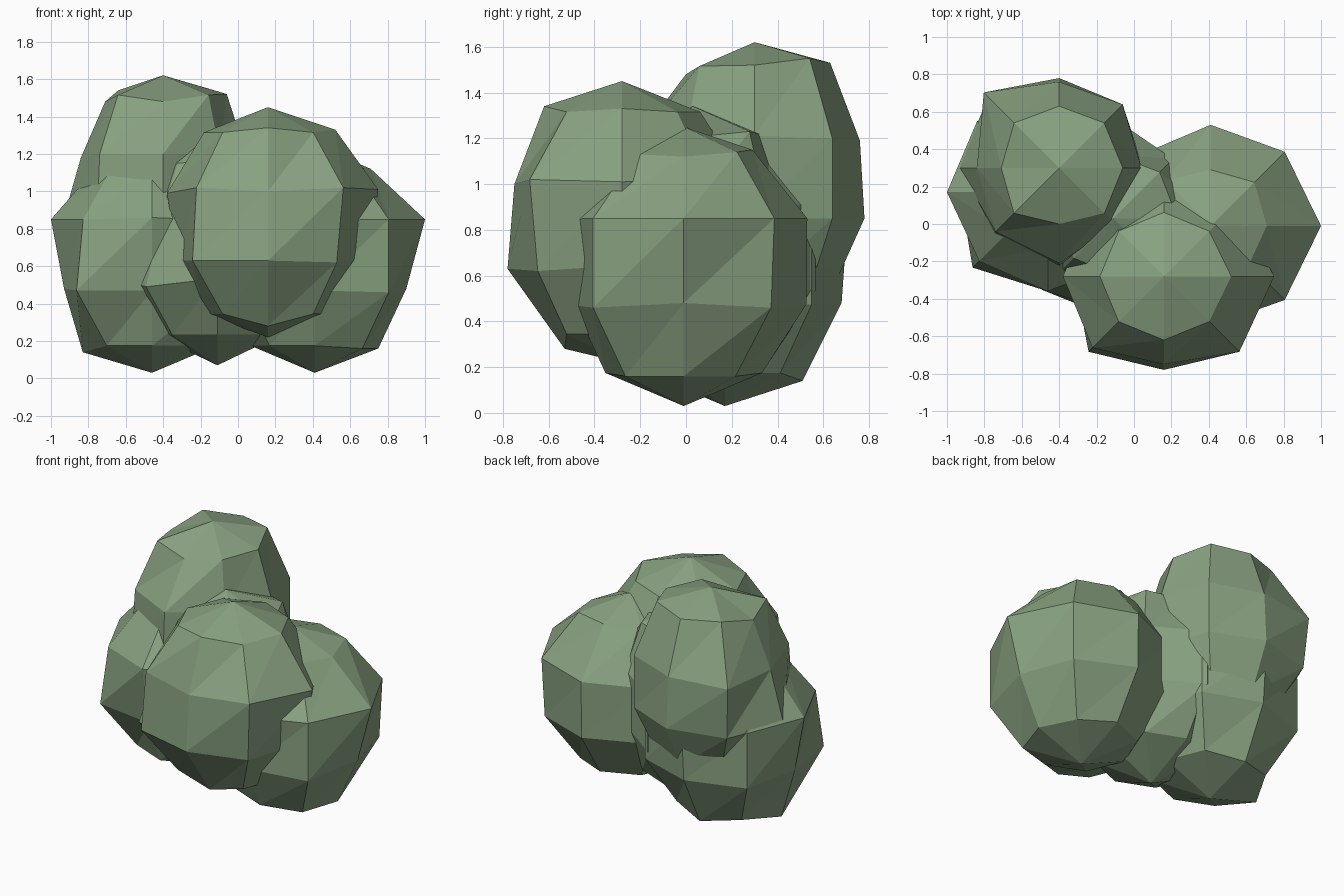
import bpy, bmesh, math

if "Cube" in bpy.data.objects:
    bpy.data.objects.remove(bpy.data.objects["Cube"])

DIRS = ["E", "NE", "N", "NW", "W", "SW", "S", "SE"]
BASE_R = 0.6


def lobe(name, centre, top, bottom, tweaks):
    """Faceted 8 x 5 ball; tweaks maps (ring, direction) to a new (radius, height)."""
    cx, cy, cz = centre
    bm = bmesh.new()
    rings = []
    for ring in range(1, 5):
        lat = math.pi * ring / 5
        row = []
        for i, d in enumerate(DIRS):
            r = BASE_R * math.sin(lat) * (0.94 if ring in (2, 3) else 0.97)
            z = cz + BASE_R * math.cos(lat)
            r, z = tweaks.get((ring, d), (r, z))
            a = math.pi / 4 * i
            row.append(bm.verts.new((cx + r * math.cos(a), cy + r * math.sin(a), z)))
        rings.append(row)
    north = bm.verts.new((cx, cy, top))
    south = bm.verts.new((cx, cy, bottom))
    for i in range(8):
        j = (i + 1) % 8
        bm.faces.new((north, rings[0][i], rings[0][j]))
        bm.faces.new((south, rings[3][j], rings[3][i]))
        for up, low in zip(rings, rings[1:]):
            bm.faces.new((up[i], low[i], up[j]))
            bm.faces.new((low[i], low[j], up[j]))
    bmesh.ops.recalc_face_normals(bm, faces=bm.faces)
    mesh = bpy.data.meshes.new(name)
    bm.to_mesh(mesh)
    bm.free()
    obj = bpy.data.objects.new(name, mesh)
    bpy.context.collection.objects.link(obj)
    mesh.materials.append(leaf)
    return obj


leaf = bpy.data.materials.new("leaf_green")
leaf.diffuse_color = (0.25, 0.36, 0.22, 1)
leaf.use_nodes = True
leaf.node_tree.nodes["Principled BSDF"].inputs["Base Color"].default_value = leaf.diffuse_color

# Tall lobe at the back left
lobe("upper_back_lobe", (-0.40, 0.30, 1.03), 1.62, 0.43, {
    (1, "E"): (0.34, 1.52), (1, "NE"): (0.34, 1.55), (1, "N"): (0.33, 1.53),
    (1, "NW"): (0.34, 1.54), (1, "S"): (0.30, 1.48), (1, "W"): (0.31, 1.48),
    (2, "N"): (0.46, 1.19), (2, "W"): (0.44, 1.18), (2, "NE"): (0.48, 1.20),
    (2, "E"): (0.44, 1.21), (2, "S"): (0.51, 1.20), (2, "SW"): (0.48, 1.20),
    (2, "SE"): (0.43, 1.20), (2, "NW"): (0.57, 1.19),
    (3, "N"): (0.48, 0.85), (3, "NE"): (0.48, 0.85), (3, "E"): (0.45, 0.85),
    (3, "S"): (0.53, 0.85), (3, "SW"): (0.50, 0.85)})

# Front lobe
lobe("front_lobe", (0.16, -0.28, 0.83), 1.45, 0.22, {
    (1, "E"): (0.36, 1.33), (1, "S"): (0.34, 1.34),
    (2, "E"): (0.59, 1.01), (2, "SE"): (0.57, 1.02), (2, "S"): (0.47, 1.0),
    (2, "W"): (0.54, 0.99), (2, "SW"): (0.54, 1.02),
    (3, "S"): (0.50, 0.63), (3, "SW"): (0.57, 0.63), (3, "SE"): (0.52, 0.62),
    (3, "W"): (0.48, 0.63), (4, "S"): (0.25, 0.28)})

# Right lobe
lobe("right_lobe", (0.41, -0.01, 0.66), 1.25, 0.03, {
    (1, "E"): (0.30, 1.12), (1, "SE"): (0.29, 1.13), (1, "S"): (0.29, 1.13),
    (1, "NE"): (0.33, 1.14), (1, "N"): (0.30, 1.15),
    (2, "E"): (0.59, 0.85), (2, "NE"): (0.56, 0.85), (2, "N"): (0.54, 0.85),
    (2, "SE"): (0.56, 0.85), (3, "E"): (0.49, 0.48), (3, "NE"): (0.54, 0.46),
    (3, "SE"): (0.56, 0.46), (3, "S"): (0.48, 0.47),
    (4, "E"): (0.34, 0.16), (4, "SE"): (0.36, 0.16), (4, "NE"): (0.32, 0.16)})

# Left lobe
lobe("left_lobe", (-0.46, 0.17, 0.66), 1.20, 0.03, {
    (1, "W"): (0.26, 1.17), (1, "SW"): (0.30, 1.13), (1, "S"): (0.30, 1.13),
    (1, "SE"): (0.30, 1.13), (2, "W"): (0.54, 0.85), (2, "SW"): (0.52, 0.85),
    (2, "S"): (0.53, 0.86), (3, "W"): (0.47, 0.48), (3, "SW"): (0.57, 0.47),
    (3, "S"): (0.46, 0.47), (3, "N"): (0.51, 0.48),
    (4, "W"): (0.37, 0.14), (4, "N"): (0.34, 0.14)})

# Core lobe filling the middle
lobe("core_lobe", (-0.11, 0.03, 0.72), 1.34, 0.07, {
    (1, "NE"): (0.35, 1.23), (2, "NE"): (0.45, 0.92), (3, "NE"): (0.45, 0.55),
    (1, "SW"): (0.30, 1.15), (1, "W"): (0.30, 1.17), (1, "S"): (0.30, 1.17),
    (2, "SW"): (0.42, 0.87), (2, "W"): (0.45, 0.88), (2, "S"): (0.50, 0.90),
    (3, "SW"): (0.54, 0.49)})
